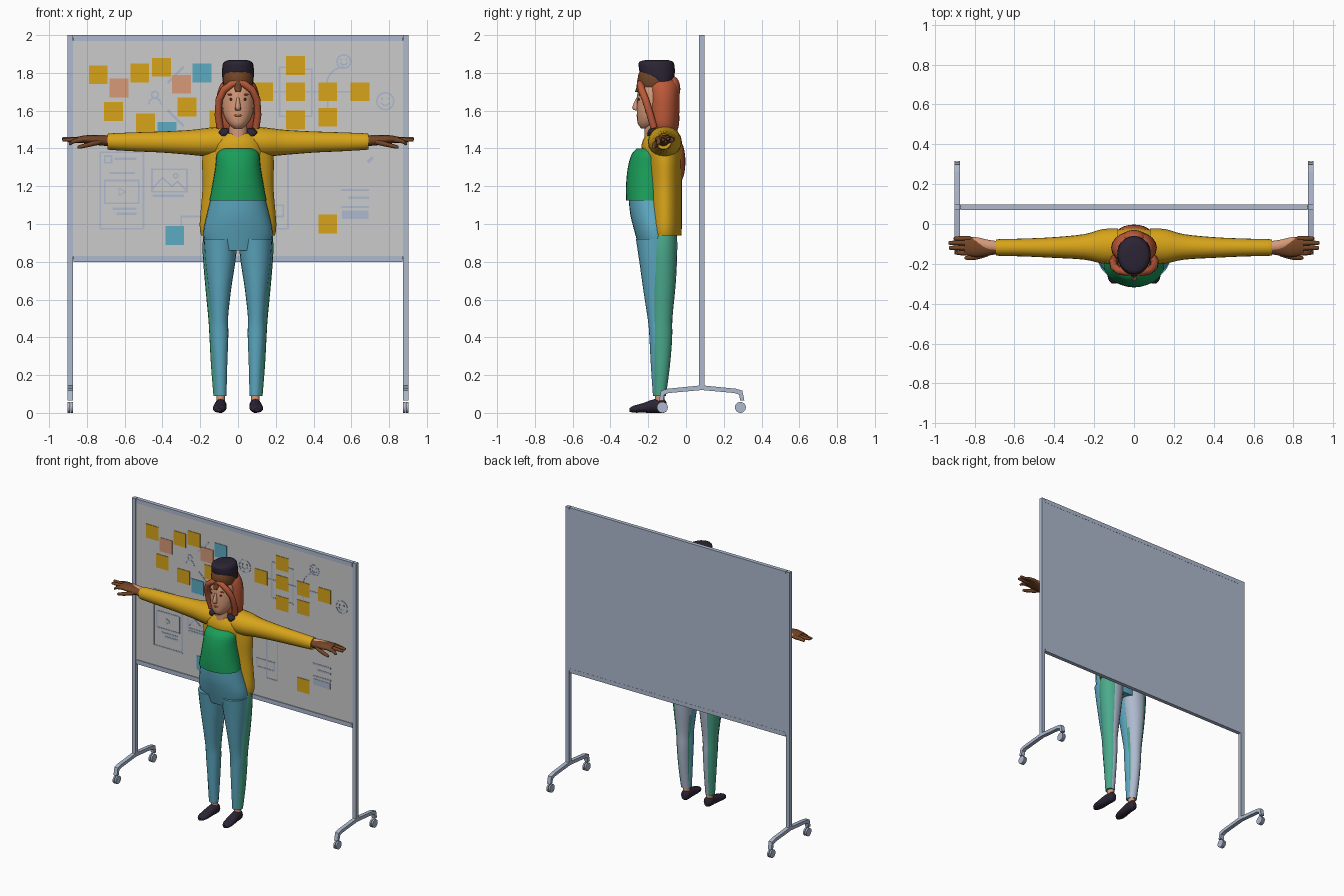
import bpy, bmesh, math
from mathutils import Matrix, Vector


def material(name, rgb):
    m = bpy.data.materials.new(name)
    m.diffuse_color = (*rgb, 1)
    return m


STEEL = material("blue_grey_metal", (0.42, 0.49, 0.62))
PANEL = material("board_grey", (0.60, 0.60, 0.60))
YELLOW = material("yellow", (0.68, 0.37, 0.01))
ORANGE = material("orange_hair", (0.50, 0.10, 0.04))
BROWN = material("brown_skin", (0.17, 0.06, 0.02))
LIGHT = material("light_skin", (0.68, 0.32, 0.19))
BLUE = material("blue", (0.11, 0.40, 0.54))
GREEN = material("green", (0.01, 0.34, 0.10))
DARK = material("dark_navy", (0.025, 0.018, 0.035))
MINT = material("mint", (0.07, 0.40, 0.26))
smooth = []


def finish(name, bm, *mats):
    bmesh.ops.recalc_face_normals(bm, faces=bm.faces)
    me = bpy.data.meshes.new(name)
    bm.to_mesh(me)
    bm.free()
    for m in mats:
        me.materials.append(m)
    ob = bpy.data.objects.new(name, me)
    bpy.context.collection.objects.link(ob)
    return ob


def add_box(bm, c, size, rot=0):
    """Box, rotated about y so it turns within the board plane."""
    bmesh.ops.create_cube(bm, size=1, matrix=Matrix.Translation(c)
                          @ Matrix.Rotation(rot, 4, 'Y') @ Matrix.Diagonal((*size, 1)))


def box(name, c, size, mat):
    bm = bmesh.new()
    add_box(bm, c, size)
    return finish(name, bm, mat)


def loft(name, axis, rings, mat, side=1, n=20, steps=3, extra=None):
    """Rings (t, centre a, centre b, radius a, radius b) along an axis, splined between."""
    pts = [Vector(r) for r in rings]
    full = []
    for i in range(len(pts) - 1):
        p0, p1 = pts[max(i - 1, 0)], pts[i]
        p2, p3 = pts[i + 1], pts[min(i + 2, len(pts) - 1)]
        for k in range(steps):
            u = k / steps
            full.append(0.5 * (2 * p1 + (p2 - p0) * u + (2 * p0 - 5 * p1 + 4 * p2 - p3) * u * u
                               + (3 * p1 - p0 - 3 * p2 + p3) * u ** 3))
    full.append(pts[-1])
    bm = bmesh.new()
    loops = []
    for t, a, b, ra, rb in full:
        loop = []
        for k in range(n):
            w = math.tau * k / n
            p, q = a + ra * math.cos(w), b + rb * math.sin(w)
            x, y, z = {'x': (t, p, q), 'y': (p, t, q), 'z': (p, q, t)}[axis]
            loop.append(bm.verts.new((x * side, y, z)))
        loops.append(loop)
    for l0, l1 in zip(loops, loops[1:]):
        for k in range(n):
            bm.faces.new((l0[k], l0[k - 1], l1[k - 1], l1[k]))
    bm.faces.new(loops[0])
    bm.faces.new(loops[-1])
    ob = finish(name, bm, mat, *([extra] if extra else []))
    smooth.append(ob)
    return ob


def ball(name, c, r, mat):
    bm = bmesh.new()
    bmesh.ops.create_uvsphere(bm, u_segments=20, v_segments=12, radius=1,
                              matrix=Matrix.Translation(c) @ Matrix.Diagonal((*r, 1)))
    ob = finish(name, bm, mat)
    smooth.append(ob)
    return ob


def tube(name, points, r, mat):
    cu = bpy.data.curves.new(name, 'CURVE')
    cu.dimensions = '3D'
    cu.bevel_depth, cu.bevel_resolution, cu.use_fill_caps = r, 2, True
    sp = cu.splines.new('POLY')
    sp.points.add(len(points) - 1)
    for p, co in zip(sp.points, points):
        p.co = (*co, 1)
    cu.materials.append(mat)
    bpy.context.collection.objects.link(bpy.data.objects.new(name, cu))


# Board: frame bars, back sheet and writing surface
for z in (0.815, 1.985):
    box("frame_rail", (0, 0.084, z), (1.74, 0.028, 0.03), STEEL)
box("board_back", (0, 0.091, 1.4), (1.76, 0.012, 1.17), STEEL)
box("board_surface", (0, 0.081, 1.4), (1.745, 0.01, 1.145), PANEL)

# Posts, bent feet and casters
for s in (-1, 1):
    x = 0.888 * s
    box("post", (x, 0.084, 1.065), (0.028, 0.028, 1.87), STEEL)
    bm = bmesh.new()
    half = [(0, .145), (.17, .122), (.198, .108), (.205, .065), (.228, .065), (.222, .118), (.19, .14), (0, .115)]
    top = [(0, .146), (.18, .128), (.215, .118), (.226, .065), (.204, .065), (.198, .096), (.175, .105), (0, .121)]
    outline = top + [(-y, z) for y, z in reversed(top[1:-1])]
    f = bm.faces.new([bm.verts.new((x - 0.014, 0.083 + y, z)) for y, z in outline])
    ext = bmesh.ops.extrude_face_region(bm, geom=[f])['geom']
    bmesh.ops.translate(bm, vec=(0.028, 0, 0), verts=[v for v in ext if isinstance(v, bmesh.types.BMVert)])
    finish("foot", bm, STEEL)
    for y in (-0.125, 0.288):
        for dx in (-0.008, 0.008):
            bm = bmesh.new()
            bmesh.ops.create_cone(bm, cap_ends=True, segments=20, radius1=0.029, radius2=0.029, depth=0.011,
                                  matrix=Matrix.Translation((x + dx, y, 0.033 - 0.004))
                                  @ Matrix.Rotation(math.pi / 2, 4, 'Y'))
            smooth.append(finish("caster_wheel", bm, STEEL))

# Sticky notes
for mat, spots in (
    (YELLOW, [(-.74, 1.79), (-.52, 1.8), (-.405, 1.83), (-.66, 1.595), (-.27, 1.62), (-.49, 1.535), (.135, 1.7),
              (-.1, 1.55), (.305, 1.84), (.305, 1.7), (.475, 1.7), (.645, 1.7), (.305, 1.55), (.475, 1.565),
              (.475, 1.0)]),
    (LIGHT, [(-.63, 1.72), (-.3, 1.74)]),
    (BLUE, [(-.19, 1.8), (-.375, 1.49), (-.335, .94)])):
    bm = bmesh.new()
    for x, z in spots:
        add_box(bm, (x, 0.0725, z), (0.1, 0.004, 0.1))
    finish("sticky_notes", bm, mat)

# Sketched lines on the board
sk = bmesh.new()


def stroke(pts, w=0.009):
    for (x0, z0), (x1, z1) in zip(pts, pts[1:]):
        add_box(sk, ((x0 + x1) / 2, 0.0752, (z0 + z1) / 2),
                (math.hypot(x1 - x0, z1 - z0) + w * 0.6, 0.003, w), -math.atan2(z1 - z0, x1 - x0))


def rect(x0, z0, x1, z1):
    stroke([(x0, z0), (x1, z0), (x1, z1), (x0, z1), (x0, z0)])


def arc(x, z, r, a0=0, a1=360, n=16):
    stroke([(x + r * math.cos(math.radians(a0 + (a1 - a0) * i / n)),
             z + r * math.sin(math.radians(a0 + (a1 - a0) * i / n))) for i in range(n + 1)])


for x, z, r in ((.56, 1.86, .036), (.78, 1.65, .045), (0, 1.74, .045)):   # smiley faces
    arc(x, z, r)
    arc(x, z, r * .5, 200, 340, 6)
    for d in (-.4, .4):
        add_box(sk, (x + d * r, 0.0752, z + r * .3), (.009, .003, .012))
rect(-.73, .975, -.5, 1.38)                                    # page with video
rect(-.705, 1.11, -.525, 1.23)
rect(-.705, 1.325, -.67, 1.36)
stroke([(-.63, 1.15), (-.63, 1.19), (-.595, 1.17), (-.63, 1.15)], .006)
for x0, x1, z in ((-.65, -.54, 1.345), (-.68, -.55, 1.27), (-.66, -.54, 1.08), (-.64, -.54, 1.055),
                  (-.45, -.29, 1.15), (.55, .69, 1.18), (.59, .69, 1.14), (.55, .69, 1.09)):
    stroke([(x0, z), (x1, z)], .013)
rect(-.455, 1.17, -.27, 1.29)                                  # picture
stroke([(-.45, 1.19), (-.4, 1.245), (-.35, 1.2), (-.32, 1.225), (-.275, 1.18)])
arc(-.33, 1.255, .012, n=8)
rect(.18, .975, .265, 1.38)                                    # flow chart boxes
rect(.1, 1.04, .24, 1.1)
stroke([(-.3, .97), (-.3, 1.04), (-.15, 1.04)])
add_box(sk, (.62, .0752, 1.05), (.14, .003, .045))
stroke([(.69, 1.33), (.71, 1.35)], .015)
stroke([(.135, 1.7), (.645, 1.7)])                             # note links
stroke([(.305, 1.82), (.39, 1.82), (.39, 1.57), (.305, 1.57)])
stroke([(.305, 1.83), (.22, 1.83), (.22, 1.57), (.305, 1.57)])
arc(.56, 1.74, .09, 180, 90, 6)
stroke([(.475, 1.74), (.475, 1.565)])
arc(-.44, 1.685, .018, n=8)                                    # little figure
arc(-.44, 1.635, .032, 0, 180, 6)
for x, z in ((-.33, 1.56), (-.33, 1.79)):
    stroke([(x - .04, z + (.04 if z < 1.6 else -.04)), (x + .04, z - (.04 if z < 1.6 else -.04))], .014)
finish("board_sketches", sk, STEEL)

# Jacket body, shirt and blue trouser top
loft("jacket_body", 'z', [(.94, 0, -.112, .195, .088), (1.0, 0, -.112, .203, .09), (1.2, 0, -.112, .187, .09),
                          (1.33, 0, -.112, .19, .092), (1.42, 0, -.112, .175, .092), (1.47, 0, -.115, .13, .083),
                          (1.51, 0, -.12, .06, .06)], YELLOW, n=28)
loft("shirt", 'z', [(1.125, 0, -.205, .152, .112), (1.2, 0, -.2, .137, .118), (1.3, 0, -.2, .12, .108),
                    (1.37, 0, -.195, .112, .092), (1.40, 0, -.18, .085, .08)], GREEN, n=28)
loft("upper_chest", 'z', [(1.34, 0, -.15, .13, .075), (1.42, 0, -.15, .13, .085), (1.48, 0, -.145, .09, .065)], YELLOW)
loft("trouser_hips", 'z', [(.86, 0, -.155, .165, .09), (.95, 0, -.165, .183, .105), (1.05, 0, -.18, .165, .115),
                           (1.15, 0, -.2, .14, .105)], BLUE, n=28)

for s in (-1, 1):
    # Legs: blue pair in front, mint pair behind with pale inner backs
    loft("blue_leg", 'z', [(.09, .091, -.145, .03, .03), (.25, .094, -.148, .037, .038), (.42, .097, -.15, .046, .045),
                           (.5, .098, -.153, .045, .05), (.65, .097, -.158, .06, .068), (.8, .094, -.162, .08, .085),
                           (.92, .092, -.165, .09, .1)], BLUE, s)
    leg = loft("mint_leg", 'z', [(.09, .098, -.138, .032, .032), (.25, .103, -.13, .04, .045),
                                 (.4, .105, -.128, .046, .055), (.5, .107, -.127, .05, .055),
                                 (.7, .106, -.123, .07, .07), (.88, .1, -.122, .088, .076),
                                 (1.0, .09, -.12, .085, .07)], MINT, s, extra=STEEL)
    for p in leg.data.polygons:
        if p.normal.y > 0.15 and p.normal.x * s < 0.35:
            p.material_index = 1
    # Ankles and shoes
    loft("ankle", 'z', [(.04, .092, -.138, .022, .026), (.1, .092, -.138, .023, .025)], LIGHT, s)
    loft("shoe", 'y', [(-.298, .1, .016, .012, .01), (-.275, .1, .02, .03, .019), (-.23, .097, .026, .036, .025),
                       (-.17, .093, .036, .032, .036), (-.12, .091, .036, .03, .036), (-.104, .091, .033, .018, .025)],
         DARK, s)
    # Sleeves, wrists and hands
    loft("sleeve", 'x', [(.08, -.112, 1.435, .09, .082), (.16, -.112, 1.433, .086, .076), (.25, -.115, 1.432, .064, .066),
                         (.4, -.118, 1.434, .052, .056), (.55, -.118, 1.435, .045, .05), (.67, -.118, 1.436, .042, .044),
                         (.692, -.118, 1.436, .04, .04)], YELLOW, s)
    loft("wrist", 'x', [(.68, -.115, 1.445, .028, .026), (.74, -.108, 1.448, .03, .024), (.8, -.09, 1.449, .025, .016),
                        (.84, -.085, 1.449, .01, .008)], LIGHT, s)
    loft("palm", 'x', [(.68, -.12, 1.44, .03, .028), (.74, -.12, 1.443, .04, .026), (.8, -.115, 1.448, .05, .022),
                       (.85, -.11, 1.446, .042, .016)], BROWN, s)
    for y, tip, dz in ((-.145, .895, -.022), (-.12, .93, -.002), (-.095, .932, .004), (-.073, .905, -.006)):
        loft("finger", 'x', [(.82, y, 1.447, .013, .014), (.87, y, 1.447 + dz * .4, .012, .012),
                             (tip - .008, y, 1.447 + dz, .01, .009), (tip, y, 1.447 + dz, .004, .004)],
             BROWN, s, n=10)
    loft("thumb", 'x', [(.73, -.145, 1.435, .016, .015), (.79, -.165, 1.42, .014, .013), (.84, -.17, 1.408, .01, .01),
                        (.85, -.17, 1.407, .004, .004)], BROWN, s, n=10)
    # Collar points
    loft("collar", 'z', [(1.465, .075, -.19, .012, .012), (1.485, .075, -.175, .03, .03), (1.505, .06, -.16, .025, .03)],
         DARK, s, n=8)

# Heads: long orange hair, light face, brown forehead, dark hair
loft("neck", 'z', [(1.44, 0, -.16, .055, .06), (1.58, 0, -.165, .048, .055)], LIGHT)
loft("long_hair", 'z', [(1.49, 0, -.115, .095, .07), (1.53, 0, -.12, .112, .08), (1.6, 0, -.12, .115, .085),
                        (1.68, 0, -.12, .112, .085), (1.74, 0, -.125, .092, .085), (1.77, 0, -.13, .06, .06)], ORANGE)
loft("face", 'z', [(1.505, 0, -.215, .02, .02), (1.53, 0, -.2, .05, .055), (1.58, 0, -.185, .077, .075),
                   (1.65, 0, -.175, .085, .085), (1.72, 0, -.17, .078, .083), (1.76, 0, -.165, .05, .06)], LIGHT)
loft("nose", 'z', [(1.60, 0, -.255, .012, .01), (1.615, 0, -.264, .015, .022), (1.67, 0, -.255, .007, .008)], LIGHT, n=10)
ball("lips", (0, -.253, 1.575), (.022, .01, .008), ORANGE)
for s in (-1, 1):
    ball("eye", (.035 * s, -.248, 1.66), (.011, .006, .007), DARK)
    ball("eyebrow", (.037 * s, -.243, 1.685), (.02, .009, .005), ORANGE)
    tube("hair_lock", [(.095 * s, -.17, 1.51), (.105 * s, -.19, 1.58), (.1 * s, -.215, 1.66),
                       (.075 * s, -.235, 1.71), (.035 * s, -.24, 1.74), (0, -.238, 1.75)], .02, ORANGE)
loft("brown_nose", 'z', [(1.70, 0, -.258, .013, .012), (1.725, 0, -.25, .02, .012), (1.76, 0, -.25, .012, .01)], BROWN, n=8)
loft("brown_head", 'z', [(1.68, 0, -.15, .06, .07), (1.73, 0, -.163, .078, .088), (1.78, 0, -.163, .08, .092),
                         (1.82, 0, -.16, .07, .08)], BROWN)
loft("dark_hair", 'z', [(1.73, 0, -.12, .076, .05), (1.765, 0, -.135, .082, .07), (1.79, 0, -.15, .084, .09),
                        (1.83, 0, -.155, .083, .095), (1.858, 0, -.158, .074, .09), (1.868, 0, -.155, .045, .06)], DARK)
ball("hair_bun", (0, -.07, 1.715), (.06, .04, .068), ORANGE)
ball("hair_back", (0, -.075, 1.56), (.08, .04, .1), ORANGE)
ball("hair_tail", (0, -.045, 1.33), (.085, .042, .12), ORANGE)

# Smooth the rounded parts, keep hard edges
bpy.ops.object.select_all(action='DESELECT')
for ob in smooth:
    ob.select_set(True)
bpy.context.view_layer.objects.active = smooth[0]
bpy.ops.object.shade_smooth_by_angle(angle=math.radians(45))
